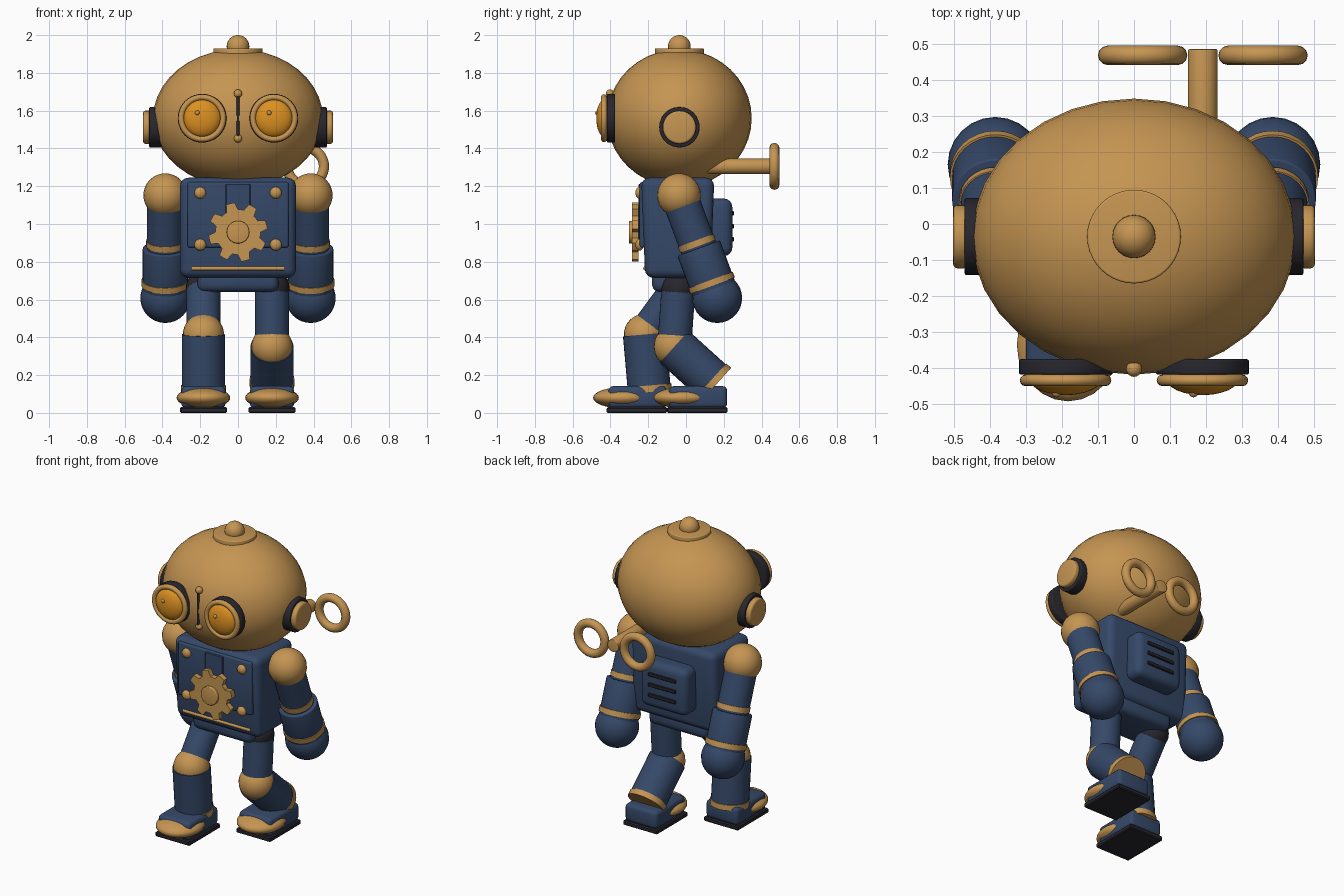
import bpy, bmesh, math
from mathutils import Vector, Matrix

if "Cube" in bpy.data.objects:
    bpy.data.objects.remove(bpy.data.objects["Cube"])


def material(name, rgb):
    m = bpy.data.materials.new(name)
    m.diffuse_color = (*rgb, 1)
    m.use_nodes = True
    m.node_tree.nodes["Principled BSDF"].inputs["Base Color"].default_value = m.diffuse_color
    return m


BRASS = material("brass", (0.56, 0.30, 0.085))
BLUE = material("navy blue", (0.036, 0.066, 0.14))
DARK = material("dark rubber", (0.02, 0.02, 0.027))
AMBER = material("amber glass", (0.72, 0.28, 0.015))


def finish(name, bm, mat, angle=35):
    bmesh.ops.recalc_face_normals(bm, faces=bm.faces)
    me = bpy.data.meshes.new(name)
    bm.to_mesh(me)
    bm.free()
    me.materials.append(mat)
    ob = bpy.data.objects.new(name, me)
    bpy.context.collection.objects.link(ob)
    me.shade_smooth()
    me.set_sharp_from_angle(angle=math.radians(angle))
    return ob


def ball(name, c, r, mat, seg=24, rings=16):
    if not isinstance(r, tuple):
        r = (r, r, r)
    bm = bmesh.new()
    bmesh.ops.create_uvsphere(bm, u_segments=seg, v_segments=rings, radius=1,
                              matrix=Matrix.Translation(c) @ Matrix.Diagonal((*r, 1)))
    return finish(name, bm, mat, 60)


def rod(name, a, b, r, mat, bevel=0, seg=32):
    a, b = Vector(a), Vector(b)
    d = b - a
    bm = bmesh.new()
    bmesh.ops.create_cone(bm, cap_ends=True, segments=seg, radius1=r, radius2=r, depth=d.length)
    if bevel:
        rim = [e for e in bm.edges if any(len(f.verts) > 4 for f in e.link_faces)]
        bmesh.ops.bevel(bm, geom=rim, offset=bevel, segments=3, profile=0.5, affect='EDGES')
    rot = Vector((0, 0, 1)).rotation_difference(d).to_matrix().to_4x4()
    bm.transform(Matrix.Translation((a + b) / 2) @ rot)
    return finish(name, bm, mat)


def block(name, lo, hi, mat, bevel=0, lean=(0, 0), seg=3):
    """Box from lo to hi; lean pulls the front and back of the bottom inwards."""
    bm = bmesh.new()
    bmesh.ops.create_cube(bm, size=1)
    for v in bm.verts:
        low, front = v.co.z < 0, v.co.y < 0
        v.co = Vector([lo[i] if v.co[i] < 0 else hi[i] for i in range(3)])
        if low:
            v.co.y += lean[0] if front else -lean[1]
    if bevel:
        bmesh.ops.bevel(bm, geom=bm.edges[:], offset=bevel, segments=seg, profile=0.5, affect='EDGES')
    return finish(name, bm, mat)


def ring(name, c, major, minor, mat, seg=40, sides=12):
    """Torus standing upright, facing front."""
    bm = bmesh.new()
    grid = []
    for i in range(seg):
        a = 2 * math.pi * i / seg
        row = []
        for j in range(sides):
            t = 2 * math.pi * j / sides
            r = major + minor * math.cos(t)
            row.append(bm.verts.new((c[0] + r * math.cos(a), c[1] + minor * math.sin(t),
                                     c[2] + r * math.sin(a))))
        grid.append(row)
    for i in range(seg):
        for j in range(sides):
            k, l = (i + 1) % seg, (j + 1) % sides
            bm.faces.new((grid[i][j], grid[k][j], grid[k][l], grid[i][l]))
    return finish(name, bm, mat, 80)


def gear(name, c, root, tip, y0, y1, teeth, phase, mat):
    bm = bmesh.new()
    pts = []
    for i in range(teeth):
        for off, r in ((-15, root), (-8.5, tip), (0, tip), (8.5, tip), (15, root), (22.5, root)):
            a = math.radians(phase + i * 360 / teeth + off)
            pts.append(bm.verts.new((c[0] + r * math.cos(a), y0, c[1] + r * math.sin(a))))
    f = bm.faces.new(pts)
    out = bmesh.ops.extrude_face_region(bm, geom=[f])
    for v in out["geom"]:
        if isinstance(v, bmesh.types.BMVert):
            v.co.y = y1
    return finish(name, bm, mat, 25)


# Head with top cap
HY, HZ = -0.035, 1.56
ball("head", (0, HY, HZ), (0.45, 0.383, 0.365), BRASS, 32, 20)
rod("cap_disc", (0, HY, 1.88), (0, HY, 1.93), 0.13, BRASS, 0.006, 40)
ball("cap_knob", (0, HY, 1.94), 0.06, BRASS)

# Eyes and ears
for s, side in ((-1, "left"), (1, "right")):
    x = 0.19 * s
    rod(side + "_eye_cup", (x, -0.375, HZ), (x, -0.418, HZ), 0.129, DARK, 0.006, 40)
    ring(side + "_eye_rim", (x, -0.434, HZ), 0.111, 0.016, BRASS)
    ball(side + "_eye_lens", (x, -0.43, HZ), (0.1, 0.045, 0.1), AMBER)
    ball(side + "_eye_glint", (x - 0.025, -0.468, HZ + 0.028), 0.013, BRASS, 12, 8)
    rod(side + "_ear_pad", (0.40 * s, HY, 1.512), (0.47 * s, HY, 1.512), 0.107, DARK, 0.006)
    rod(side + "_ear_cap", (0.46 * s, HY, 1.512), (0.502 * s, HY, 1.512), 0.088, BRASS, 0.012)

# Nose rod
rod("nose_rod", (0, -0.412, 1.453), (0, -0.412, 1.69), 0.008, DARK, 0, 12)
for i, z in enumerate((1.453, 1.69)):
    ball("nose_bead_%d" % i, (0, -0.402, z), 0.022, BRASS, 16, 10)

# Torso, chest plate and belt
block("torso", (-0.307, -0.238, 0.715), (0.307, 0.15, 1.245), BLUE, 0.045, (0.022, 0.02), 4)
block("chest_plate", (-0.268, -0.245, 0.875), (0.268, -0.2, 1.222), BLUE, 0.012)
block("chest_strip", (-0.065, -0.252, 0.9), (0.065, -0.2, 1.212), BLUE, 0.004, seg=1)
rod("belly_trim", (-0.245, -0.216, 0.765), (0.245, -0.216, 0.765), 0.011, BRASS, 0, 12)
block("pelvis", (-0.215, -0.18, 0.64), (0.215, 0.1, 0.76), BLUE, 0.04)
for x in (-0.2, 0.2):
    for z in (0.89, 1.165):
        ball("chest_rivet", (x, -0.246, z), (0.031, 0.022, 0.031), BRASS, 16, 10)

# Chest gear
rod("gear_axle", (0, -0.22, 0.957), (0, -0.303, 0.957), 0.06, BRASS, 0.005)
gear("chest_gear", (0, 0.957), 0.12, 0.157, -0.285, -0.252, 8, 15, BRASS)

# Back pack with vents
block("back_pack", (-0.17, 0.1, 0.83), (0.17, 0.245, 1.135), BLUE, 0.045, seg=4)
for z in (0.92, 0.988, 1.056):
    block("vent_slot", (-0.1, 0.235, z - 0.012), (0.1, 0.254, z + 0.012), DARK, 0.004, seg=1)

# Wind-up key
KX, KZ = 0.191, 1.305
rod("key_shaft", (KX, 0.1, KZ), (KX, 0.485, KZ), 0.041, BRASS, 0.004)
for s in (-1, 1):
    ring("key_loop", (KX + 0.167 * s, 0.468, KZ), 0.097, 0.027, BRASS)

# Arms, swung back
for s, side in ((-1, "left"), (1, "right")):
    shoulder, hand = Vector((0.385 * s, -0.037, 1.152)), Vector((0.385 * s, 0.165, 0.608))

    def along(t):
        return shoulder.lerp(hand, t)

    ball(side + "_shoulder", shoulder, 0.116, BRASS)
    rod(side + "_upper_arm", along(0.05), along(0.55), 0.097, BLUE)
    rod(side + "_elbow_band", along(0.44), along(0.495), 0.101, BRASS)
    rod(side + "_forearm", along(0.515), along(0.95), 0.12, BLUE, 0.006)
    rod(side + "_wrist_band", along(0.825), along(0.88), 0.126, BRASS)
    ball(side + "_hand", hand, 0.132, BLUE)

# Legs in mid-stride: x, knee (y, z), ankle (y, z), foot centre y
for side, x, knee, ankle, fy in (("left", -0.183, (-0.22, 0.415), (-0.196, 0.14), -0.26),
                                 ("right", 0.18, (-0.062, 0.35), (0.137, 0.17), 0.06)):
    hip, knee, ankle = Vector((x, -0.04, 0.66)), Vector((x, *knee)), Vector((x, *ankle))
    ball(side + "_hip", hip, 0.093, DARK)
    rod(side + "_thigh", hip, knee.lerp(hip, 0.12), 0.09, BLUE)
    ball(side + "_knee", knee, 0.109, BRASS)
    rod(side + "_shin", knee, ankle, 0.114, BLUE)
    d = (ankle - knee).normalized()
    rod(side + "_ankle_band", ankle - d * 0.005, ankle + d * 0.03, 0.119, BRASS)
    block(side + "_sole", (x - 0.125, fy - 0.16, 0), (x + 0.125, fy + 0.16, 0.03), DARK, 0.006, seg=1)
    block(side + "_foot", (x - 0.117, fy - 0.15, 0.025), (x + 0.117, fy + 0.158, 0.142), BLUE, 0.025)
    ball(side + "_toe_cap", (x, fy - 0.075, 0.08), (0.142, 0.157, 0.056), BRASS)
